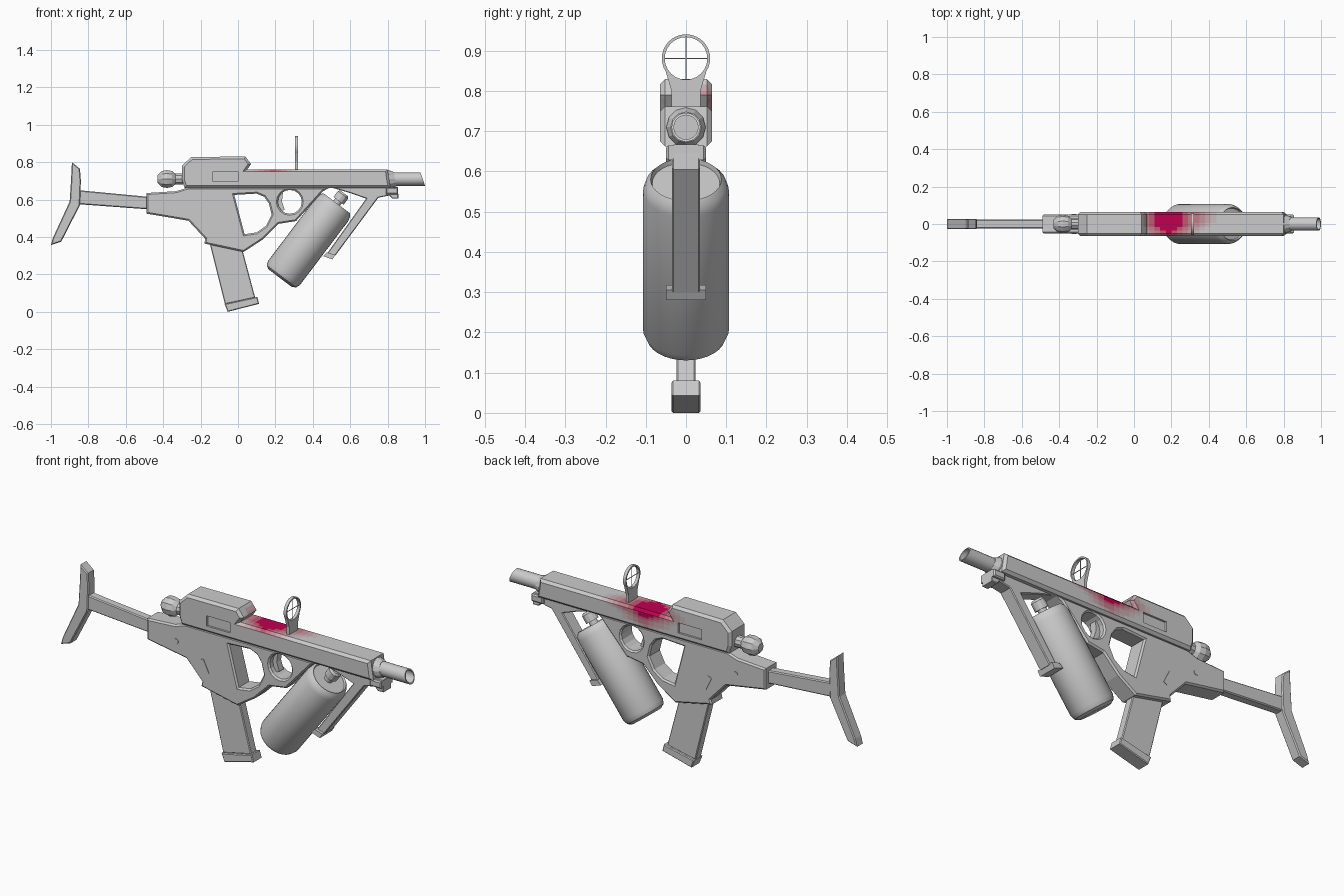
import bpy, bmesh
from math import sin, cos, radians, pi
from mathutils import Matrix, Vector

if "Cube" in bpy.data.objects:
    bpy.data.objects.remove(bpy.data.objects["Cube"])

SIDE = Matrix.Rotation(pi / 2, 4, 'X')                                  # profile drawn in x, z
FRONT = Matrix(((0, 0, 1, 0), (1, 0, 0, 0), (0, 1, 0, 0), (0, 0, 0, 1)))  # profile drawn in y, z


def add(name, bm):
    bmesh.ops.recalc_face_normals(bm, faces=bm.faces)
    me = bpy.data.meshes.new(name)
    bm.to_mesh(me)
    bm.free()
    ob = bpy.data.objects.new(name, me)
    bpy.context.collection.objects.link(ob)
    return ob


def plate(name, loops, half, bevel=0.0, plane=SIDE, shift=(0, 0, 0)):
    """Extruded outline (first loop) with holes (other loops) and chamfered rims."""
    cu = bpy.data.curves.new(name, 'CURVE')
    cu.dimensions, cu.fill_mode = '2D', 'BOTH'
    cu.extrude, cu.bevel_depth, cu.bevel_resolution, cu.offset = half - bevel, bevel, 0, -bevel
    for pts in loops:
        sp = cu.splines.new('POLY')
        sp.points.add(len(pts) - 1)
        for p, (a, b) in zip(sp.points, pts):
            p.co = (a, b, 0, 1)
        sp.use_cyclic_u = True
    tmp = bpy.data.objects.new(name + "_outline", cu)
    bpy.context.collection.objects.link(tmp)
    dg = bpy.context.evaluated_depsgraph_get()
    me = bpy.data.meshes.new_from_object(tmp.evaluated_get(dg))
    bpy.data.objects.remove(tmp)
    bpy.data.curves.remove(cu)
    bm = bmesh.new()
    bm.from_mesh(me)
    bpy.data.meshes.remove(me)
    bmesh.ops.remove_doubles(bm, verts=bm.verts, dist=1e-5)
    bm.transform(Matrix.Translation(shift) @ plane)
    for f in bm.faces:
        f.smooth = False
    return add(name, bm)


def lathe(name, prof, origin, axis, segs, smooth=True):
    """Revolve (radius, distance) pairs about an axis."""
    bm = bmesh.new()
    vs = [bm.verts.new((r, 0, t)) for r, t in prof]
    es = [bm.edges.new(p) for p in zip(vs, vs[1:])]
    bmesh.ops.spin(bm, geom=vs + es, cent=(0, 0, 0), axis=(0, 0, 1), angle=2 * pi, steps=segs)
    bmesh.ops.remove_doubles(bm, verts=bm.verts, dist=1e-5)
    bm.transform(Matrix.Translation(origin) @ Vector(axis).to_track_quat('Z', 'Y').to_matrix().to_4x4())
    ob = add(name, bm)
    if smooth:
        bpy.ops.object.select_all(action='DESELECT')
        ob.select_set(True)
        bpy.context.view_layer.objects.active = ob
        bpy.ops.object.shade_smooth_by_angle(angle=radians(32))
    return ob


def arc(cx, cy, r, a0=0, a1=337.5, n=16):
    return [(cx + r * cos(radians(a0 + (a1 - a0) * i / (n - 1))),
             cy + r * sin(radians(a0 + (a1 - a0) * i / (n - 1)))) for i in range(n)]


def rect(x0, x1, z0, z1):
    return [(x0, z0), (x1, z0), (x1, z1), (x0, z1)]


# Upper receiver with raised rear housing
receiver = plate("upper_receiver", [[(-.285, .662), (.815, .662), (.80, .762), (.05, .762), (.07, .79),
                 (.04, .83), (-.25, .828), (-.30, .78), (-.30, .705)]], .065, .013)

# Recessed port on both sides
for s in (-1, 1):
    cutter = plate("port_cutter", [rect(-.135, 0, .697, .75)], .01, shift=(0, s * .065, 0))
    cutter.hide_render = True
    m = receiver.modifiers.new("port", 'BOOLEAN')
    m.operation, m.object, m.solver = 'DIFFERENCE', cutter, 'EXACT'
    bpy.context.view_layer.objects.active = receiver
    bpy.ops.object.modifier_apply(modifier=m.name)
    bpy.data.objects.remove(cutter)

# Red stain fading out along the top and back of the receiver
LEVELS = 6
receiver.data.materials.clear()
receiver.data.materials.append(None)
for i in range(1, LEVELS + 1):
    t = i / LEVELS
    mat = bpy.data.materials.new("red_fade_%d" % i)
    mat.diffuse_color = (.6 - .08 * t, .6 * (1 - t), .6 - .52 * t, 1)
    mat.use_nodes = True
    mat.node_tree.nodes["Principled BSDF"].inputs["Base Color"].default_value = mat.diffuse_color
    receiver.data.materials.append(mat)
bm = bmesh.new()
bm.from_mesh(receiver.data)
cuts = [((-.1 + .03 * i, 0, 0), (1, 0, 0)) for i in range(20)]
cuts += [((0, y, 0), (0, 1, 0)) for y in (-.035, -.015, .005)]
cuts += [((0, 0, z), (0, 0, 1)) for z in (.69, .715, .735, .78, .80)]
for co, no in cuts:
    bmesh.ops.bisect_plane(bm, geom=bm.verts[:] + bm.edges[:] + bm.faces[:], plane_co=co, plane_no=no)
for f in bm.faces:
    c = f.calc_center_median()
    w = 1.35 - abs(c.x - .19) / .19 - max(0, -c.y) * 9 - max(0, .755 - c.z) * 12 - max(0, c.z - .77) * 9
    hidden = f.normal.y < -.9 or f.normal.z < -.5 or c.z > .82
    f.material_index = 0 if hidden else max(0, min(LEVELS, round(w * LEVELS)))
bm.to_mesh(receiver.data)
bm.free()

# Lower receiver with grip, hand opening and trigger ring
plate("lower_receiver", [
    [(-.49, .635), (-.33, .645), (-.27, .664), (.49, .664), (.455, .645), (.31, .485), (.215, .47), (.13, .385),
     (.03, .32), (-.18, .365), (-.175, .39), (-.265, .487), (-.49, .525)],
    [(-.02, .625), (.10, .632), (.14, .615), (.165, .58), (.18, .52), (.15, .46), (.10, .425), (.035, .415)],
    arc(.277, .588, .064)], .05, .008)
plate("trigger", [[(.225, .635), (.24, .635), (.235, .59), (.25, .545), (.235, .54), (.212, .56), (.212, .62)]], .018)

# Details showing on both faces of the grip
plate("pin", [arc(-.32, .563, .013, n=12, a1=330)], .053)
plate("selector_slot", [[(-.183, .505), (-.163, .513), (-.13, .445), (-.15, .435)]], .053)

# Magazine and its base
plate("magazine", [[(-.155, .38), (.02, .345), (.092, .075), (-.07, .04)]], .024, .004)
plate("magazine_base", [[(-.072, .042), (.103, .08), (.113, .043), (-.055, .0)]], .036, .004)

# Shoulder stock
plate("stock_bar", [[(-.85, .65), (-.48, .615), (-.48, .548), (-.85, .575)]], .023, .005)
plate("butt_plate", [[(-.888, .80), (-.845, .765), (-.84, .70), (-.845, .57), (-.945, .375), (-1.0, .357),
      (-.99, .395), (-.90, .59), (-.893, .70)]], .028, .005)

# Rear knob
lathe("knob", [(0, .135), (.022, .135), (.045, .112), (.05, .085), (.045, .058), (.03, .04), (.03, 0), (0, 0)],
      (-.295, 0, .71), (-1, 0, 0), 10, smooth=False)

# Barrel with a slanted muzzle, and collar
barrel = lathe("barrel", [(0, 0), (.036, 0), (.036, .19), (.030, .19), (.030, .10), (0, .10)],
               (.80, 0, .71), (1, 0, 0), 20)
for v in barrel.data.vertices:
    if v.co.x > .95:
        v.co.x = .9875 - .34 * (v.co.z - .71)
collar = lathe("barrel_collar", [(0, 0), (.049, 0), (.049, .02), (.038, .045), (0, .045)],
               (.795, 0, .71), (1, 0, 0), 12, smooth=False)
for v in collar.data.vertices:
    if v.co.x > .80:
        v.co.x -= .25 * (v.co.z - .71)

# Ring sight with cross hair
ring = arc(0, .881, .06, -33, 213, 24)
plate("sight_ring", [ring + [(-.036, .80), (-.036, .75), (.036, .75), (.036, .80)],
      arc(0, .881, .053, 0, 345, 24)], .008, plane=FRONT, shift=(.312, 0, 0))
for name, r in (("crosshair_level", rect(-.055, .055, .8797, .8823)),
                ("crosshair_upright", rect(-.0013, .0013, .826, .936))):
    plate(name, [r], .0013, plane=FRONT, shift=(.312, 0, 0))

# Front strut with foot
plate("front_strut", [[(.49, .667), (.855, .667), (.858, .605), (.825, .605), (.81, .622), (.75, .61), (.52, .30),
      (.475, .31), (.685, .605), (.60, .635)]], .035, .004)
plate("strut_foot", [[(.455, .298), (.475, .318), (.52, .305), (.505, .28)]], .05)
plate("front_cap", [rect(.79, .856, .628, .665)], .05, .006)

# Gas bottle and valve
axis = Vector((.603, 0, .798))
base = Vector((.225, 0, .18))
lathe("bottle", [(0, 0), (.078, 0), (.098, .012), (.107, .035), (.107, .465), (.10, .488), (.088, .502),
      (.084, .490), (0, .490)], base, axis, 32)
lathe("valve", [(0, 0), (.022, 0), (.022, .03), (.034, .03), (.034, .07), (.026, .08), (0, .08)],
      base + axis * .488, axis, 12, smooth=False)
